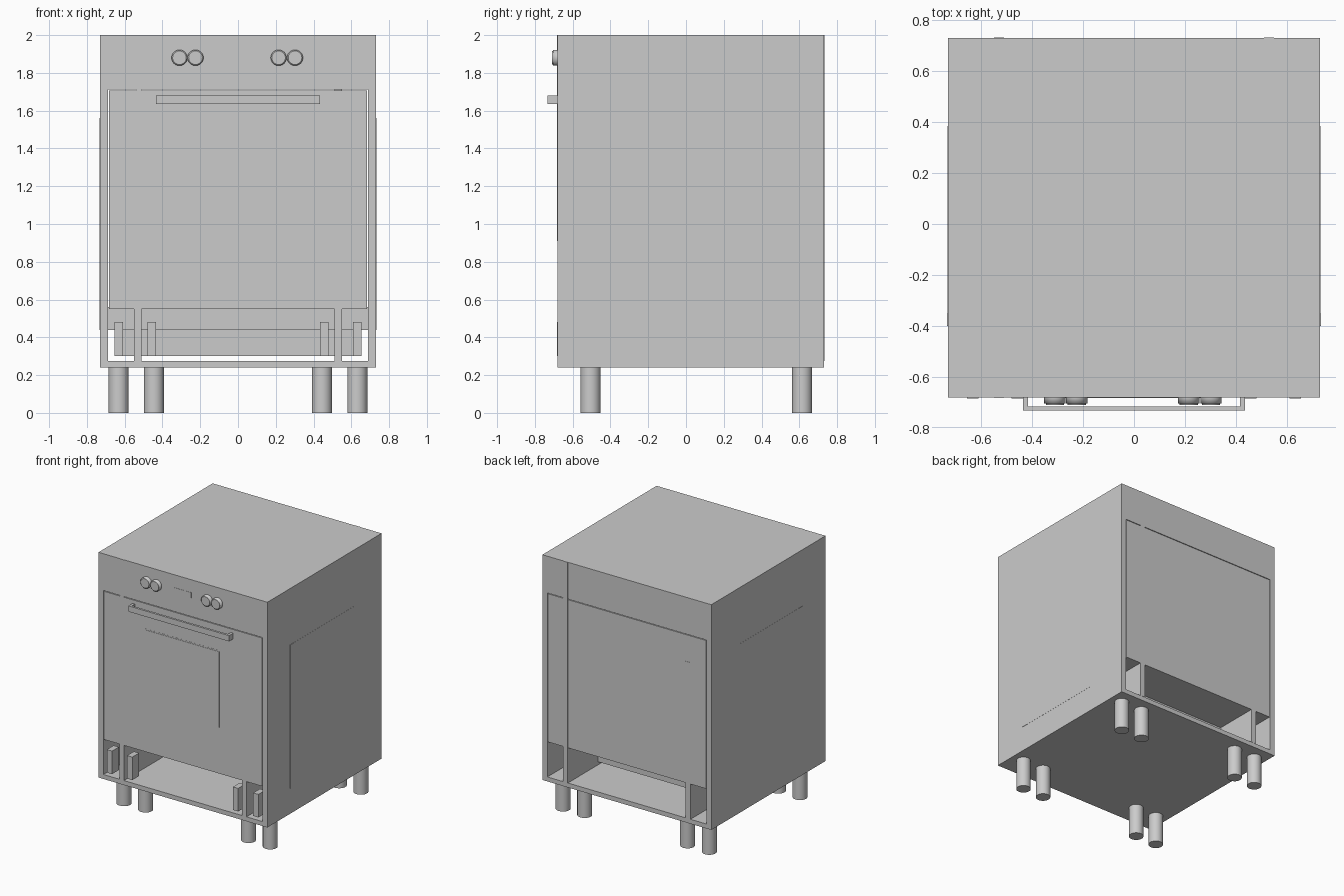
import bpy, bmesh, math

default = bpy.data.objects.get("Cube")
if default:
    bpy.data.objects.remove(default, do_unlink=True)

grey = bpy.data.materials.new("light grey")
grey.use_nodes = True
tone = (0.6, 0.6, 0.6, 1)
grey.diffuse_color = tone
grey.node_tree.nodes["Principled BSDF"].inputs["Base Color"].default_value = tone


def finish(name, bm):
    mesh = bpy.data.meshes.new(name)
    bm.to_mesh(mesh)
    bm.free()
    mesh.materials.append(grey)
    obj = bpy.data.objects.new(name, mesh)
    bpy.context.collection.objects.link(obj)
    return obj


def box(name, xs, ys, zs):
    bm = bmesh.new()
    bmesh.ops.create_cube(bm, size=1)
    for v in bm.verts:
        v.co = [r[0] if c < 0 else r[1] for c, r in zip(v.co, (xs, ys, zs))]
    return finish(name, bm)


def cylinder(name, centre, radius, depth, axis="Z", sides=32, bevel=0):
    bm = bmesh.new()
    bmesh.ops.create_cone(bm, cap_ends=True, segments=sides, radius1=radius,
                          radius2=radius, depth=depth)
    if bevel:
        rim = [e for e in bm.edges if all(v.co.z > 0 for v in e.verts)]
        bmesh.ops.bevel(bm, geom=rim, offset=bevel, segments=2, affect="EDGES")
    obj = finish(name, bm)
    obj.location = centre
    if axis == "Y":
        obj.rotation_euler.x = math.pi / 2
    for p in obj.data.polygons:
        p.use_smooth = len(p.vertices) == 4
    return obj


FRONT, BACK, SIDE, INNER = -0.68, 0.73, 0.73, 0.687

# Cabinet shell: floor, control section and door section
box("cabinet_floor", (-INNER, INNER), (FRONT, BACK), (0.24, 0.275))
box("control_section", (-INNER, INNER), (FRONT, BACK), (1.713, 2))
box("lower_body", (-0.683, 0.683), (FRONT, BACK), (0.55, 1.708))
box("oven_cavity", (-INNER, INNER), (-0.4, 0.38), (0.44, 0.56))
box("drawer_back", (-0.65, 0.65), (0.34, 0.36), (0.30, 0.45))

for s, side in ((-1, "right"), (1, "left")):
    def span(a, b):
        return sorted((s * a, s * b))

    # Side panel with its inset plate and narrow trim
    box(f"{side}_side_panel", span(INNER, SIDE), (FRONT, BACK), (0.24, 2))
    box(f"{side}_side_plate", span(0.72, SIDE + 0.001), (-0.35, 0.385), (0.44, 1.56))
    box(f"{side}_side_trim", span(0.72, SIDE + 0.003), (-0.4, -0.35), (0.44, 1.56))

    # Upright partition seen under the body
    box(f"{side}_partition", span(0.51, 0.55), (FRONT, BACK), (0.275, 0.56))

    # Drawer runner brackets
    for a, b in ((0.435, 0.48), (0.61, 0.655)):
        box(f"{side}_runner_bracket", span(a, b), (FRONT - 0.004, -0.6), (0.30, 0.48))

    # Legs in pairs at both ends
    for x in (0.445, 0.632):
        for y in (-0.505, 0.615):
            cylinder(f"{side}_leg", (s * x, y, 0.12), 0.053, 0.24)

    # Handle arm
    box(f"{side}_handle_arm", span(0.415, 0.435), (-0.72, FRONT), (1.635, 1.68))

# Upright edges that stand flush with the faces
box("left_rear_upright", (0.51, 0.55), (0.72, BACK + 0.002), (0.275, 2))
box("right_rear_upright", (-0.55, -0.51), (0.72, BACK + 0.002), (0.275, 1.5))
upright = box("right_front_upright", (-0.55, -0.51), (FRONT - 0.002, -0.67), (1.39, 2))
for v in upright.data.vertices:
    if v.co.z < 1.5 and v.co.x < -0.53:
        v.co.x += 0.02

# Handle bar
box("handle_bar", (-0.435, 0.435), (-0.732, -0.715), (1.635, 1.68))

# Control knobs and display
for x in (-0.31, -0.225, 0.215, 0.302):
    cylinder("control_knob", (x, -0.694, 1.88), 0.042, 0.03, "Y", bevel=0.006)
box("display", (-0.078, 0.072), (FRONT - 0.002, -0.67), (1.857, 1.9))

# Door window pane with a thin frame line around it
box("window_frame", (-0.325, 0.325), (FRONT - 0.001, -0.67), (0.902, 1.512))
box("window_pane", (-0.316, 0.316), (FRONT - 0.003, -0.67), (0.911, 1.503))
